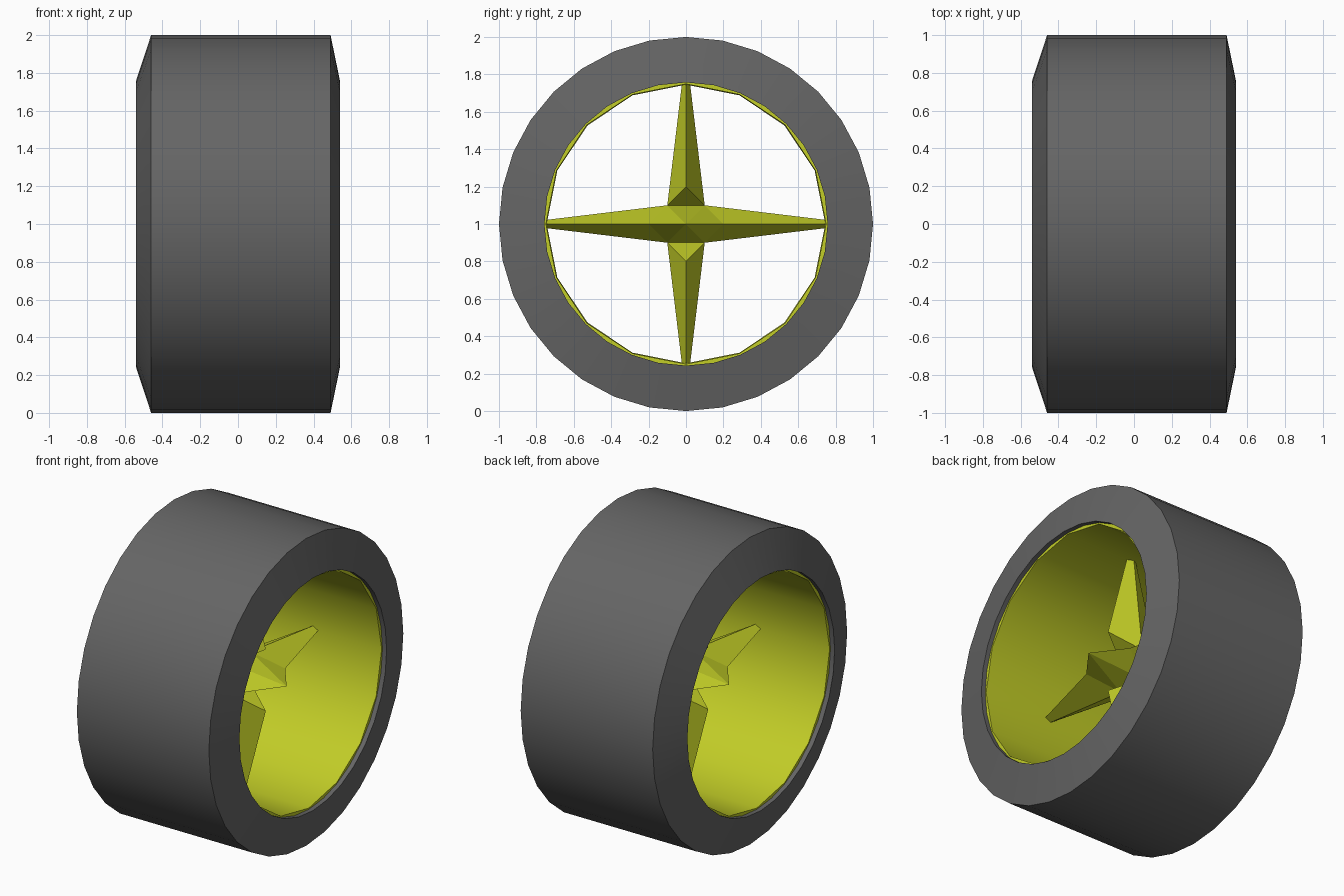
import bpy, bmesh
from math import sin, cos, pi, radians

cube = bpy.data.objects.get("Cube")
if cube:
    bpy.data.objects.remove(cube)

SEGMENTS = 32
AXLE_Z = 1.0


def material(name, color):
    mat = bpy.data.materials.new(name)
    mat.use_nodes = True
    mat.diffuse_color = color
    bsdf = next(n for n in mat.node_tree.nodes if n.type == 'BSDF_PRINCIPLED')
    bsdf.inputs["Base Color"].default_value = color
    return mat


def finish(name, bm, mat, smooth_angle=None):
    bmesh.ops.recalc_face_normals(bm, faces=bm.faces[:])
    mesh = bpy.data.meshes.new(name)
    bm.to_mesh(mesh)
    bm.free()
    mesh.materials.append(mat)
    obj = bpy.data.objects.new(name, mesh)
    bpy.context.collection.objects.link(obj)
    if smooth_angle:
        bpy.ops.object.select_all(action='DESELECT')
        obj.select_set(True)
        bpy.context.view_layer.objects.active = obj
        bpy.ops.object.shade_smooth_by_angle(angle=radians(smooth_angle))
    return obj


def lathe(name, profile, mat):
    """Closed ring around the axle; each profile point is (x, radius, sides)."""
    bm = bmesh.new()
    rings = []
    for x, radius, sides in profile:
        ring = []
        for i in range(SEGMENTS):
            a = 2 * pi * i / SEGMENTS
            # odd points of a half-resolution ring lie on its chords
            r = radius * cos(pi / sides) if sides < SEGMENTS and i % 2 else radius
            ring.append(bm.verts.new((x, r * sin(a), AXLE_Z + r * cos(a))))
        rings.append(ring)
    for k, ring in enumerate(rings):
        after = rings[(k + 1) % len(rings)]
        for i in range(SEGMENTS):
            j = (i + 1) % SEGMENTS
            bm.faces.new((ring[i], ring[j], after[j], after[i]))
    return finish(name, bm, mat, 30)


rubber = material("dark grey rubber", (0.13, 0.13, 0.13, 1))
yellow = material("yellow green metal", (0.54, 0.61, 0.02, 1))

# Tyre with shallow conical side walls
lathe("tyre", [(-0.54, 0.757, 32), (-0.46, 1.0, 32),
               (0.49, 1.0, 32), (0.54, 0.757, 32)], rubber)

# Rim lining, coarser on the inside than the tyre
lathe("rim", [(-0.51, 0.759, 32), (-0.51, 0.749, 16), (0.015, 0.745, 16),
              (0.51, 0.749, 16), (0.51, 0.759, 32)], yellow)

# Pointed hub with four diamond-section spokes
bm = bmesh.new()
MID = 0.02
turns = [(0, 1), (1, 0), (0, -1), (-1, 0)]


def point(turn, x, out, side=0.0):
    u, v = turn
    return bm.verts.new((MID + x, out * u + side * v, AXLE_Z + out * v - side * u))


apex = {s: bm.verts.new((MID + s * 0.33, 0, AXLE_Z)) for s in (1, -1)}
corner = [point(t, 0, 0.1, 0.1) for t in turns]
for k, t in enumerate(turns):
    left, right = corner[k - 1], corner[k]
    tip_left, tip_right = point(t, 0, 0.748, -0.022), point(t, 0, 0.748, 0.022)
    tip = {}
    for s in (1, -1):
        root = point(t, s * 0.18, 0.2)
        tip[s] = point(t, s * 0.035, 0.748)
        if t[1]:    # vertical spokes meet the hub in a notch
            bm.faces.new((apex[s], left, right))
            bm.faces.new((root, right, left))
        else:       # horizontal spokes carry their ridge to the apex
            bm.faces.new((apex[s], left, root))
            bm.faces.new((apex[s], root, right))
        bm.faces.new((root, left, tip_left, tip[s]))
        bm.faces.new((root, tip[s], tip_right, right))
    bm.faces.new((tip_left, tip[1], tip_right, tip[-1]))
finish("hub_and_spokes", bm, yellow)
